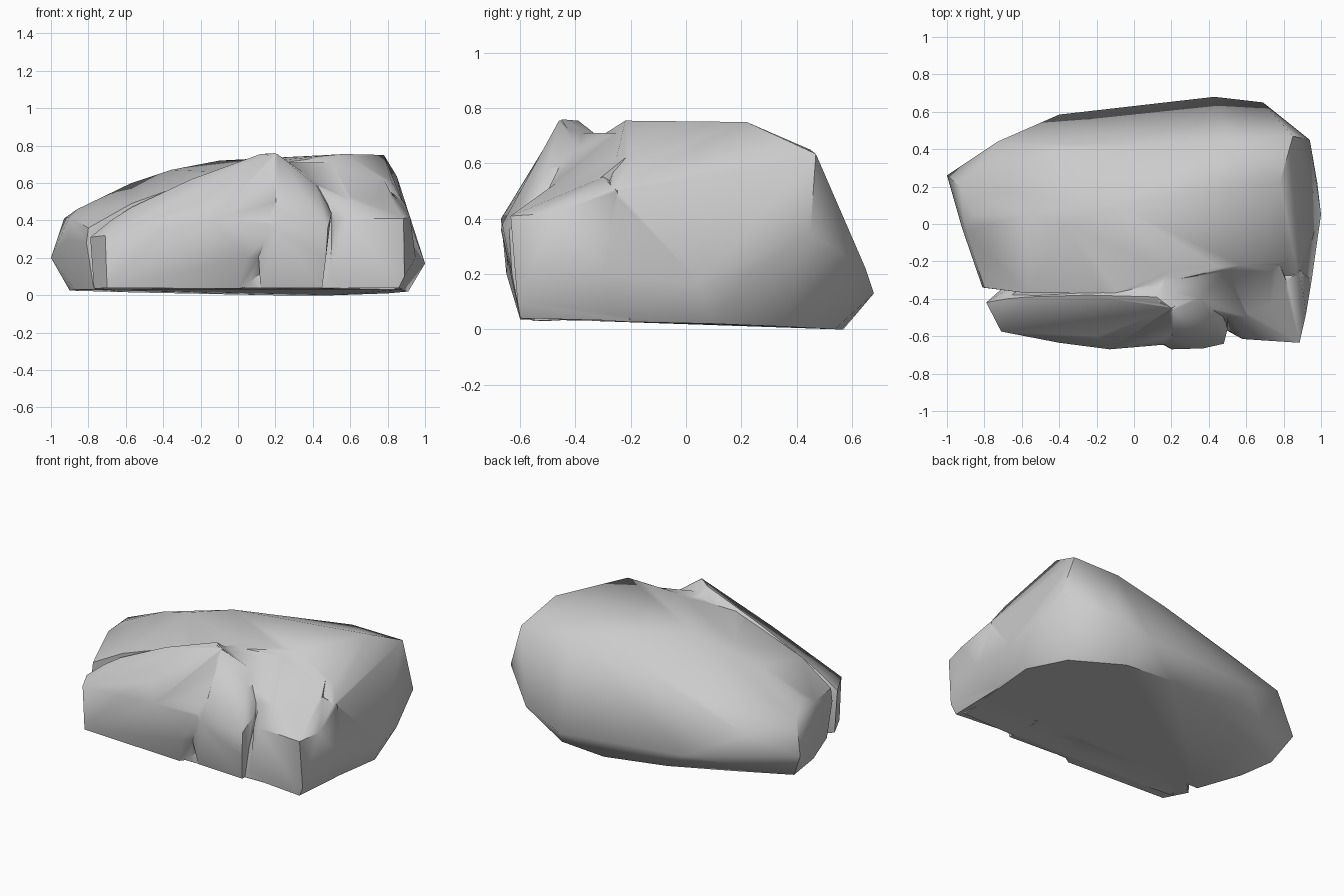
import bpy, bmesh
from math import radians


def hull(name, points):
    """Faceted stone chunk: convex hull around a few corner points."""
    bm = bmesh.new()
    for p in points:
        bm.verts.new(p)
    res = bmesh.ops.convex_hull(bm, input=bm.verts[:])
    spare = {g for g in res["geom_interior"] + res["geom_unused"]
             if isinstance(g, bmesh.types.BMVert)}
    bmesh.ops.delete(bm, geom=list(spare), context='VERTS')
    bmesh.ops.recalc_face_normals(bm, faces=bm.faces[:])
    me = bpy.data.meshes.new(name)
    bm.to_mesh(me)
    bm.free()
    ob = bpy.data.objects.new(name, me)
    bpy.context.collection.objects.link(ob)
    return ob


# Main body: flat underside, overhanging back ridge, top falling to the left
rock = hull("rock", [
    (.91, .1, .02), (.8, .35, .01), (.51, .54, .0), (.19, .57, .0),
    (-.2, .48, .01), (-.55, .33, .015), (-.9, .18, .025), (-.87, -.06, .03),
    (-.77, -.34, .03), (.86, -.34, .03),
    (.43, .68, .13), (.69, .65, .22), (0, .63, .13), (-.4, .585, .17),
    (-.73, .44, .33), (-1, .26, .2), (-.92, -.02, .3), (-.81, -.34, .28),
    (1, .05, .17), (.98, .22, .2), (.94, .45, .35), (.95, -.3, .2),
    (-.93, .2, .41), (-.9, -.04, .42), (-.8, -.34, .36), (-.86, .05, .46),
    (-.57, -.37, .49), (-.57, .05, .6), (-.36, 0, .67), (-.1, -.37, .66),
    (-.1, .1, .72), (.2, -.25, .72), (.45, -.23, .745), (.57, -.22, .755),
    (.78, .22, .75), (.85, .47, .635), (.5, .45, .65), (.1, .42, .59),
    (-.4, .41, .46), (.82, -.2, .61), (.88, -.28, .5)])

# Long slab split off along the front left
slab = hull("front_left_slab", [
    (-.77, -.42, .035), (-.79, -.42, .31), (-.68, -.4, .4), (-.57, -.39, .47),
    (-.25, -.38, .62), (.12, -.39, .755), (.2, -.45, .76), (.25, -.42, .71),
    (-.7, -.57, .04), (-.71, -.575, .32), (-.4, -.635, .36), (-.13, -.67, .4),
    (0, -.6, .035), (.1, -.55, .06), (.05, -.65, .2), (-.2, -.6, .5),
    (.22, -.64, .38), (.2, -.6, .5),
    (-.6, -.25, .03), (.2, -.25, .03), (-.6, -.3, .35), (.15, -.32, .7)])

# Wedge between the two front cracks
wedge = hull("front_middle_wedge", [
    (.12, -.58, .04), (.45, -.6, .04), (.11, -.62, .2), (.2, -.67, .36),
    (.37, -.665, .38), (.48, -.64, .36), (.47, -.63, .2), (.1, -.6, .45),
    (.14, -.42, .755), (.21, -.46, .755), (.42, -.5, .585), (.5, -.56, .44),
    (.43, -.36, .6), (.2, -.36, .7), (.15, -.2, .03), (.44, -.2, .03)])

# Stepped block at the front right
block = hull("front_right_block", [
    (.48, -.56, .04), (.86, -.6, .04), (.52, -.58, .4), (.58, -.615, .41),
    (.885, -.635, .41), (.89, -.61, .1), (.92, -.48, .42), (.95, -.3, .2),
    (.89, -.25, .5), (.82, -.3, .55), (.6, -.34, .56), (.47, -.4, .58),
    (.45, -.2, .58), (.88, -.2, .03), (.45, -.2, .03)])

# Rubble closing the bottoms of the cracks
fill = hull("crack_fill", [
    (-.72, -.5, .03), (.84, -.55, .03), (-.7, -.42, .36), (-.55, -.4, .47),
    (-.25, -.39, .6), (.13, -.4, .71), (.3, -.38, .67), (.42, -.4, .6),
    (.48, -.52, .42), (.86, -.55, .4), (.82, -.32, .54), (.52, -.34, .59),
    (.5, -.25, .71), (.78, -.22, .62), (0, -.58, .04), (.45, -.57, .04),
    (-.5, -.25, .05), (.8, -.15, .05), (-.5, -.25, .52), (.2, -.2, .71)])

# Fuse the chunks into one stone
parts = (slab, wedge, block, fill)
for part in parts:
    mod = rock.modifiers.new("fuse", 'BOOLEAN')
    mod.operation = 'UNION'
    mod.solver = 'EXACT'
    mod.object = part
bpy.context.view_layer.objects.active = rock
rock.select_set(True)
for mod in list(rock.modifiers):
    bpy.ops.object.modifier_apply(modifier=mod.name)
for part in parts:
    bpy.data.objects.remove(part, do_unlink=True)

# Soft facets, crisp cracks
bpy.ops.object.select_all(action='DESELECT')
rock.select_set(True)
bpy.ops.object.shade_smooth_by_angle(angle=radians(45))
